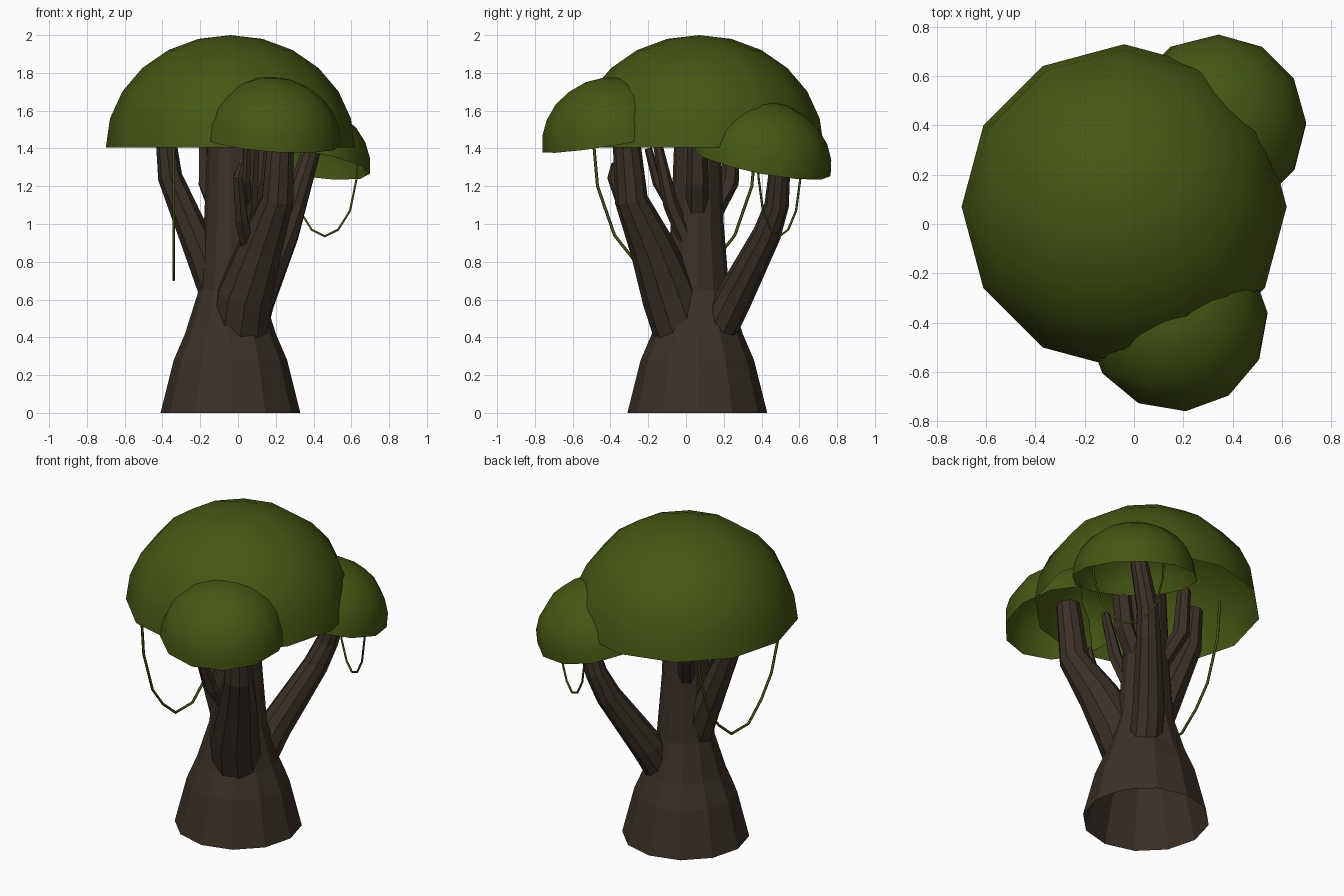
import bpy, bmesh, math
from mathutils import Vector, Matrix

if "Cube" in bpy.data.objects:
    bpy.data.objects.remove(bpy.data.objects["Cube"])


def material(name, color):
    m = bpy.data.materials.new(name)
    m.diffuse_color = (*color, 1)
    m.use_nodes = True
    m.node_tree.nodes["Principled BSDF"].inputs["Base Color"].default_value = m.diffuse_color
    return m


bark = material("dark_bark", (0.042, 0.030, 0.021))
leaf = material("olive_leaves", (0.060, 0.095, 0.006))


def finish(name, bm, mat, smooth):
    bmesh.ops.recalc_face_normals(bm, faces=bm.faces)
    me = bpy.data.meshes.new(name)
    bm.to_mesh(me)
    bm.free()
    me.materials.append(mat)
    for p in me.polygons:
        p.use_smooth = smooth
    ob = bpy.data.objects.new(name, me)
    bpy.context.collection.objects.link(ob)
    return ob


def skin(bm, rings):
    n = len(rings[0])
    for a, b in zip(rings, rings[1:]):
        for i in range(n):
            j = (i + 1) % n
            bm.faces.new((a[i], a[j], b[j], b[i]))


def tube(name, path, sides, mat, ref=(1, 0, 0), smooth=False):
    """Open tube through (x, y, z, radius) points; ref fixes the ring roll."""
    bm = bmesh.new()
    pts = [Vector(p[:3]) for p in path]
    rings = []
    for k, p in enumerate(pts):
        t = (pts[min(k + 1, len(pts) - 1)] - pts[max(k - 1, 0)]).normalized()
        u = Vector(ref).cross(t).normalized()
        v = t.cross(u)
        angles = [math.tau * i / sides for i in range(sides)]
        rings.append([bm.verts.new(p + path[k][3] * (math.cos(a) * u + math.sin(a) * v))
                      for a in angles])
    skin(bm, rings)
    return finish(name, bm, mat, smooth)


def dome(name, center, radius, height, lean=(1, 0), tilt=0, turn=0):
    """Hollow 12-sided half ellipsoid, leaning toward a horizontal direction."""
    bm = bmesh.new()
    rings = []
    for k in range(6):
        e = math.radians(15 * k)
        rings.append([bm.verts.new((radius * math.cos(e) * math.cos(a),
                                    radius * math.cos(e) * math.sin(a),
                                    height * math.sin(e)))
                      for a in (math.radians(30 * i + turn) for i in range(12))])
    skin(bm, rings)
    top = bm.verts.new((0, 0, height))
    for i in range(12):
        bm.faces.new((rings[-1][i], rings[-1][(i + 1) % 12], top))
    axis = Vector((-lean[1], lean[0], 0))
    bm.transform(Matrix.Translation(center) @ Matrix.Rotation(math.radians(tilt), 4, axis))
    return finish(name, bm, leaf, True)


# Leaf canopies
dome("main_canopy", (-0.04, 0.07, 1.405), 0.66, 0.595)
dome("front_canopy", (0.175, -0.395, 1.44), 0.37, 0.337, (0.42, -0.91), 10, 5)
dome("back_canopy", (0.335, 0.405, 1.322), 0.367, 0.328, (0.64, 0.77), 14)

# Flared trunk, open underneath
tube("trunk", [(-0.04, 0.06, z, r) for z, r in
               ((0, 0.37), (0.28, 0.30), (0.42, 0.24), (0.65, 0.168),
                (1.0, 0.14), (1.5, 0.12))], 12, bark)

# Main branches
tube("front_branch", [(0.01, -0.02, 0.42, 0.15), (0.035, -0.085, 0.62, 0.15),
                      (0.12, -0.18, 0.88, 0.12), (0.21, -0.29, 1.13, 0.088),
                      (0.23, -0.32, 1.5, 0.07)], 10, bark)
tube("back_branch", [(0.06, 0.18, 0.46, 0.10), (0.10, 0.25, 0.60, 0.098),
                     (0.25, 0.43, 0.95, 0.075), (0.30, 0.48, 1.1, 0.065),
                     (0.41, 0.51, 1.46, 0.048)], 10, bark)
tube("left_branch", [(-0.11, 0.06, 0.62, 0.09), (-0.18, 0.07, 0.82, 0.09),
                     (-0.36, 0.08, 1.25, 0.065), (-0.39, 0.08, 1.52, 0.05)], 8, bark)

# Thin side branches
twigs = {
    "left_stub": [(-0.10, 0.14, 1.05, 0.05), (-0.165, 0.23, 1.22, 0.05), (-0.17, 0.25, 1.5, 0.04)],
    "right_stub": [(0.05, 0.06, 1.08, 0.06), (0.12, 0.06, 1.22, 0.06), (0.15, 0.06, 1.5, 0.05)],
    "front_twig": [(0.06, -0.18, 0.84, 0.04), (0.02, -0.30, 1.02, 0.038),
                   (0.0, -0.39, 1.25, 0.028), (0.02, -0.38, 1.32, 0.015)],
    "inner_twig": [(0.05, 0.0, 0.92, 0.045), (0.07, -0.08, 1.1, 0.04), (0.09, -0.15, 1.42, 0.025)],
    "inner_twig_fork": [(0.06, -0.05, 1.05, 0.03), (0.04, -0.15, 1.22, 0.028), (0.05, -0.2, 1.4, 0.02)],
}
for name, path in twigs.items():
    tube(name, path, 6, bark)


def vine(name, center, half, shape, radius):
    """Hanging loop: shape holds (fraction of half span, height) from tip to bottom."""
    pts = [(s, z) for s, z in shape] + [(-s, z) for s, z in reversed(shape) if s > 0]
    path = [(center[0] + half[0] * s, center[1] + half[1] * s, z, radius) for s, z in pts]
    tube(name, path, 6, leaf, (-half[1], half[0], 0), True)


# Hanging vines
vine("left_vine", (-0.34, -0.06), (0, -0.43),
     ((1, 1.44), (0.95, 1.20), (0.74, 0.94), (0.5, 0.81), (0.2, 0.705)), 0.008)
vine("back_vine", (0.46, 0.495), (0.175, -0.115),
     ((1, 1.42), (0.97, 1.25), (0.76, 1.07), (0.4, 0.97), (0, 0.935)), 0.006)
